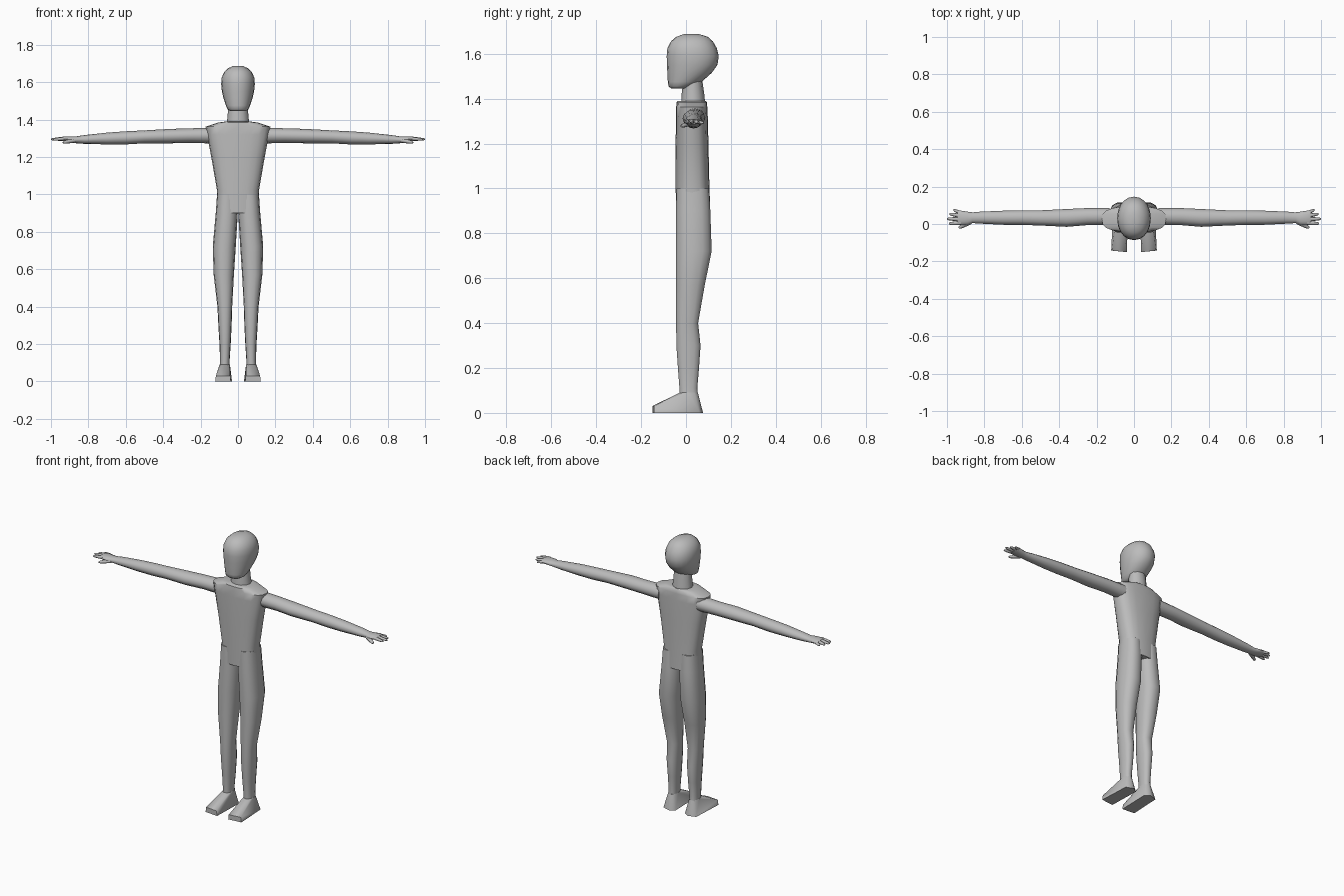
import bpy, bmesh, math
from mathutils import Vector

grey = bpy.data.materials.new("plain grey")
grey.diffuse_color = (0.5, 0.5, 0.5, 1)


def finish(name, bm, mirror=False, angle=45):
    bmesh.ops.recalc_face_normals(bm, faces=bm.faces)
    me = bpy.data.meshes.new(name)
    bm.to_mesh(me)
    bm.free()
    me.materials.append(grey)
    me.shade_smooth()
    me.set_sharp_from_angle(angle=math.radians(angle))
    ob = bpy.data.objects.new(name, me)
    bpy.context.collection.objects.link(ob)
    if mirror:
        m = ob.modifiers.new("Mirror", 'MIRROR')
        m.use_mirror_merge = False
    return ob


def spow(v, p):
    return math.copysign(abs(v) ** p, v)


def loft(bm, rings, axis, sides=12, power=1.0):
    """rings: (position along axis, low a, high a, low b, high b)"""
    loops = []
    for t, a0, a1, b0, b1 in rings:
        loop = []
        for i in range(sides):
            ang = 2 * math.pi * i / sides
            a = (a0 + a1) / 2 + (a1 - a0) / 2 * spow(math.cos(ang), power)
            b = (b0 + b1) / 2 + (b1 - b0) / 2 * spow(math.sin(ang), power)
            loop.append(bm.verts.new((a, b, t) if axis == 'z' else (t, a, b)))
        loops.append(loop)
    for lo, hi in zip(loops, loops[1:]):
        for i in range(sides):
            j = (i + 1) % sides
            bm.faces.new((lo[i], lo[j], hi[j], hi[i]))
    bm.faces.new(loops[0])
    bm.faces.new(loops[-1])


def centred(rings):
    return [(z, -w, w, y0, y1) for z, w, y0, y1 in rings]


# head
bm = bmesh.new()
loft(bm, centred([
    (1.445, .04, -.065, .0), (1.455, .055, -.078, .03), (1.475, .065, -.081, .07),
    (1.515, .078, -.083, .115), (1.55, .086, -.085, .14), (1.59, .09, -.086, .146),
    (1.625, .087, -.083, .137), (1.655, .074, -.067, .12), (1.675, .052, -.045, .098),
    (1.687, .024, -.01, .06)]), 'z', 20, 0.95)
finish("head", bm, angle=60)

# neck
bm = bmesh.new()
loft(bm, centred([(1.37, .062, -.022, .086), (1.415, .056, -.02, .082),
                  (1.50, .05, -.01, .07)]), 'z', 12)
finish("neck", bm)

# torso, with sloping shoulders
bm = bmesh.new()
loft(bm, centred([
    (0.90, .116, -.045, .108), (1.02, .112, -.046, .104), (1.20, .143, -.046, .1),
    (1.32, .166, -.045, .097), (1.362, .173, -.044, .095), (1.384, .105, -.042, .093),
    (1.39, .06, -.035, .088)]), 'z', 20, 0.75)
finish("torso", bm, angle=40)

# legs
bm = bmesh.new()
loft(bm, [
    (1.00, .004, .112, -.044, .104), (0.90, .001, .119, -.046, .110),
    (0.72, .012, .135, -.047, .116), (0.57, .022, .130, -.046, .085),
    (0.40, .031, .110, -.045, .055), (0.30, .034, .105, -.044, .066),
    (0.20, .039, .099, -.037, .059), (0.11, .045, .096, -.03, .051),
    (0.07, .045, .098, -.03, .055)], 'z', 14, 0.85)
finish("leg", bm, True, 50)

# feet: wedge from ankle to flat toe
bm = bmesh.new()
for x, y, z in [(.038, -.15, 0), (.122, -.142, 0), (.032, .055, 0), (.112, .06, 0),
                (.065, .076, 0), (.042, -.15, .03), (.118, -.142, .03)]:
    bm.verts.new((x, y, z))
for i in range(10):
    a = 2 * math.pi * i / 10
    bm.verts.new((.071 + .028 * math.cos(a), .012 + .043 * math.sin(a), .09))
bmesh.ops.convex_hull(bm, input=bm.verts)
finish("foot", bm, True, 35)

# arms and palms
bm = bmesh.new()
loft(bm, [
    (.13, -.005, .086, 1.272, 1.357), (.25, -.006, .085, 1.275, 1.353),
    (.36, -.015, .08, 1.273, 1.35), (.50, -.008, .073, 1.273, 1.342),
    (.60, -.005, .073, 1.267, 1.337), (.70, -.004, .071, 1.267, 1.33),
    (.82, .002, .066, 1.27, 1.317), (.865, .005, .062, 1.273, 1.31),
    (.89, -.006, .066, 1.276, 1.31), (.93, -.006, .072, 1.283, 1.31),
    (.945, -.002, .068, 1.287, 1.306)], 'x', 12)
finish("arm_and_palm", bm, True, 60)

# fingers and thumb: tapered tubes (start, end, radius)
digits = {
    "index_finger": ((.925, .006, 1.298), (.99, .002, 1.293), .010),
    "middle_finger": ((.925, .025, 1.299), (1.0, .028, 1.294), .010),
    "ring_finger": ((.925, .043, 1.298), (.987, .054, 1.293), .010),
    "little_finger": ((.925, .058, 1.296), (.965, .076, 1.291), .009),
    "thumb": ((.875, .012, 1.288), (.937, -.021, 1.277), .012),
}
for name, (p, q, r) in digits.items():
    p, q = Vector(p), Vector(q)
    bm = bmesh.new()
    L = (q - p).length
    loft(bm, [(t * L, -r * s, r * s, -r * s * .85, r * s * .85)
              for t, s in ((0, 1.1), (.5, 1), (.88, .75), (1, .35))], 'z', 8)
    bm.transform((q - p).to_track_quat('Z', 'Y').to_matrix().to_4x4())
    bmesh.ops.translate(bm, vec=p, verts=bm.verts)
    finish(name, bm, True, 60)
